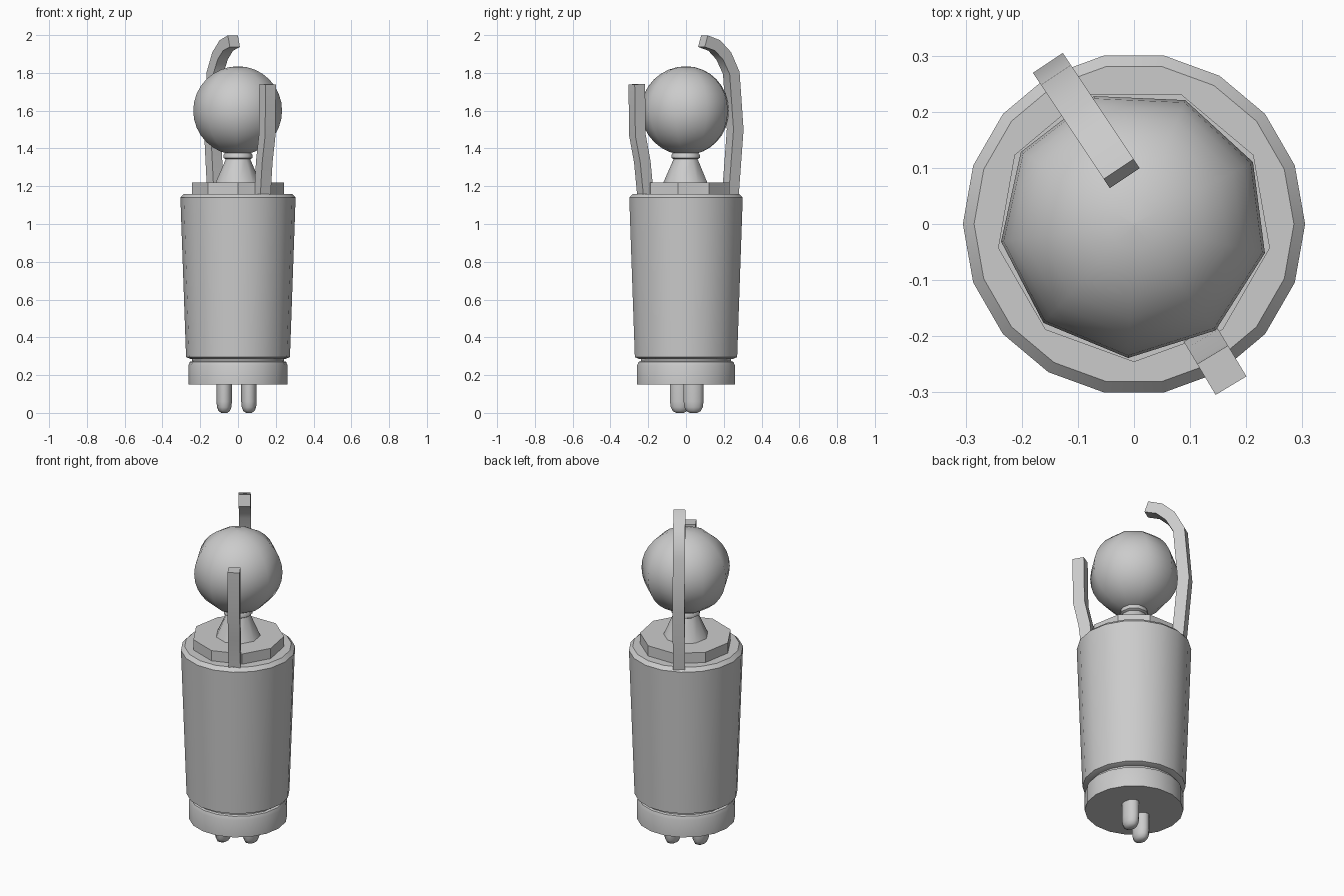
import bpy, bmesh, math
from mathutils import Vector

cube = bpy.data.objects.get("Cube")
if cube:
    bpy.data.objects.remove(cube, do_unlink=True)

GREY = (0.6, 0.6, 0.6, 1.0)
mat = bpy.data.materials.new("plain grey")
mat.use_nodes = True
mat.diffuse_color = GREY
mat.node_tree.nodes["Principled BSDF"].inputs["Base Color"].default_value = GREY


def finish(bm, name, angle):
    """Turn a bmesh into a shaded, coloured object."""
    bmesh.ops.recalc_face_normals(bm, faces=bm.faces)
    mesh = bpy.data.meshes.new(name)
    bm.to_mesh(mesh)
    bm.free()
    mesh.materials.append(mat)
    obj = bpy.data.objects.new(name, mesh)
    bpy.context.collection.objects.link(obj)
    bpy.ops.object.select_all(action='DESELECT')
    obj.select_set(True)
    bpy.context.view_layer.objects.active = obj
    bpy.ops.object.shade_smooth_by_angle(angle=math.radians(angle))
    return obj


def skin(name, rings, angle):
    """Bridge a list of point rings and cap both ends."""
    bm = bmesh.new()
    loops = [[bm.verts.new(p) for p in ring] for ring in rings]
    n = len(loops[0])
    for a, b in zip(loops, loops[1:]):
        for i in range(n):
            j = (i + 1) % n
            bm.faces.new((a[i], a[j], b[j], b[i]))
    bm.faces.new(loops[0])
    bm.faces.new(loops[-1])
    return finish(bm, name, angle)


def lathe(name, profile, sides, phase=0, centre=(0, 0), stretch=1, angle=35):
    """Spin (radius, height) points around a vertical axis."""
    rings = []
    for r, z in profile:
        ring = []
        for i in range(sides):
            a = math.radians(phase) + math.tau * i / sides
            ring.append((centre[0] + r * math.cos(a), centre[1] + r * stretch * math.sin(a), z))
        rings.append(ring)
    return skin(name, rings, angle)


def arm(name, path, heading, origin, half=0.032):
    """Square bar swept along (reach, height) points in a vertical plane."""
    out = Vector((math.cos(heading), math.sin(heading), 0))
    side = Vector((-out.y, out.x, 0))
    pts = [Vector(origin) + out * r + Vector((0, 0, z)) for r, z in path]
    rings = []
    for i, p in enumerate(pts):
        tangent = (pts[min(i + 1, len(pts) - 1)] - pts[max(i - 1, 0)]).normalized()
        across = tangent.cross(side)
        rings.append([p + half * (side * u + across * v)
                      for u, v in ((-1, -1), (1, -1), (1, 1), (-1, 1))])
    return skin(name, rings, 60)


# Base drum and the tapered body above it
lathe("base", [(0.263, 0.15), (0.263, 0.25), (0.255, 0.27), (0.24, 0.275)], 18)
lathe("base_groove", [(0.243, 0.27), (0.243, 0.295)], 18)
lathe("body", [(0.25, 0.285), (0.275, 0.295), (0.305, 1.14), (0.285, 1.16)], 18)

# Nine-sided shoulder plate, neck and head
lathe("shoulder_plate", [(0.246, 1.15), (0.246, 1.22)], 9, phase=-90)
lathe("neck", [(0.122, 1.215), (0.065, 1.345)], 9, phase=-90, angle=50)
lathe("neck_ring", [(0.06, 1.34), (0.078, 1.35), (0.078, 1.365), (0.065, 1.385)], 9,
      phase=-90, angle=50)
RINGS = 16
head = [(0.239 * math.sin(math.pi * i / RINGS), 1.6 - 0.235 * math.cos(math.pi * i / RINGS))
        for i in range(RINGS + 1)]
head[0] = (0.002, head[0][1])
head[-1] = (0.002, head[-1][1])
lathe("head", head, 9, phase=-92.5, angle=80)

# Raised arms: a straight one in front, a hooked one behind
arm("front_arm", [(0.25, 1.15), (0.27, 1.33), (0.3, 1.47), (0.304, 1.74)],
    math.radians(-59), (0, 0, 0))
arm("back_arm", [(0.282, 1.15), (0.313, 1.5), (0.288, 1.8), (0.24, 1.89),
                 (0.18, 1.945), (0.108, 1.968)],
    math.radians(123.7), (0.038, 0, 0))

# Two round-ended feet
foot = [(0.015, 0), (0.03, 0.01), (0.038, 0.03), (0.041, 0.06), (0.041, 0.16)]
for name, centre in (("right_foot", (-0.073, -0.032)), ("left_foot", (0.058, 0.04))):
    lathe(name, foot, 10, centre=centre, stretch=1.35, angle=60)
